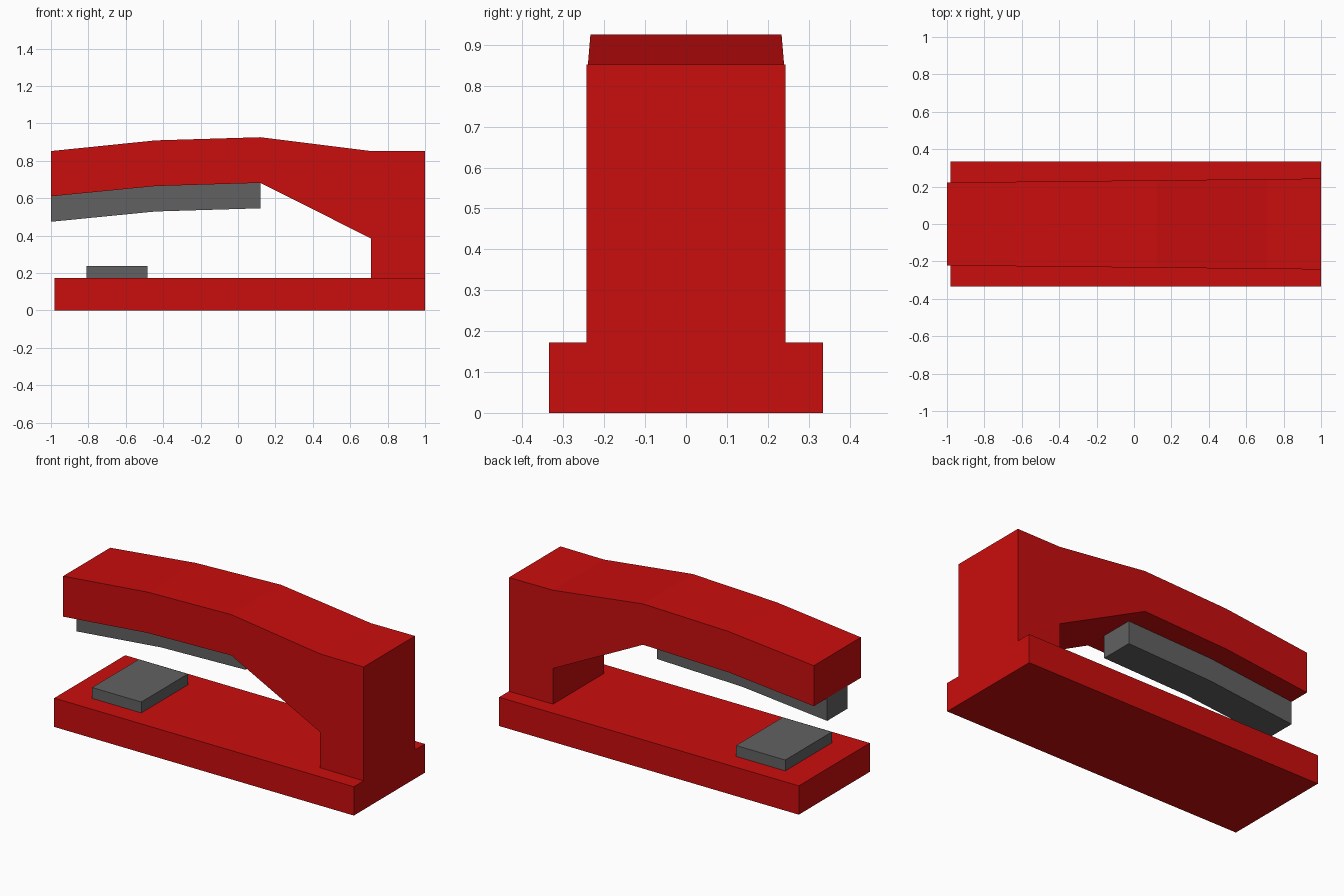
import bpy
import bmesh

cube = bpy.data.objects.get("Cube")
if cube:
    bpy.data.objects.remove(cube, do_unlink=True)


def make_material(name, colour):
    mat = bpy.data.materials.new(name)
    mat.use_nodes = True
    mat.diffuse_color = colour
    mat.node_tree.nodes["Principled BSDF"].inputs["Base Color"].default_value = colour
    return mat


def extrude_profile(name, profile, left_half, right_half, mat):
    """Extrude an (x, z) outline along y, tapering evenly from x=-1 to x=1."""
    def half(x):
        return left_half + (right_half - left_half) * (x + 1) / 2

    bm = bmesh.new()
    front = [bm.verts.new((x, -half(x), z)) for x, z in profile]
    back = [bm.verts.new((x, half(x), z)) for x, z in profile]
    bm.faces.new(front)
    bm.faces.new(back[::-1])
    for i in range(len(profile)):
        j = (i + 1) % len(profile)
        bm.faces.new((front[j], front[i], back[i], back[j]))
    bmesh.ops.recalc_face_normals(bm, faces=bm.faces)
    mesh = bpy.data.meshes.new(name)
    bm.to_mesh(mesh)
    bm.free()
    mesh.materials.append(mat)
    obj = bpy.data.objects.new(name, mesh)
    bpy.context.collection.objects.link(obj)
    return obj


def box_profile(x0, x1, z0, z1):
    return [(x0, z0), (x1, z0), (x1, z1), (x0, z1)]


red = make_material("red", (0.59, 0.004, 0.004, 1))
grey = make_material("grey", (0.12, 0.12, 0.12, 1))

base_top = 0.172

# Flat base and the plate near its open end
extrude_profile("base", box_profile(-0.98, 1, 0, base_top), 0.335, 0.335, red)
extrude_profile("anvil_plate", box_profile(-0.81, -0.485, base_top, 0.237),
                0.22, 0.22, grey)

# Bent arm with its rear post
underside = [(-1, 0.61), (-0.44, 0.665), (0.12, 0.682)]
post = [(0.71, 0.385), (0.71, base_top), (1, base_top), (1, 0.852)]
top = [(0.71, 0.852), (0.12, 0.926), (-0.44, 0.909), (-1, 0.852)]
extrude_profile("arm", underside + post + top, 0.222, 0.243, red)

# Magazine rail hanging under the arm, following its bend
lower = [(x, z - 0.136) for x, z in underside]
extrude_profile("magazine", lower + underside[::-1], 0.096, 0.104, grey)
